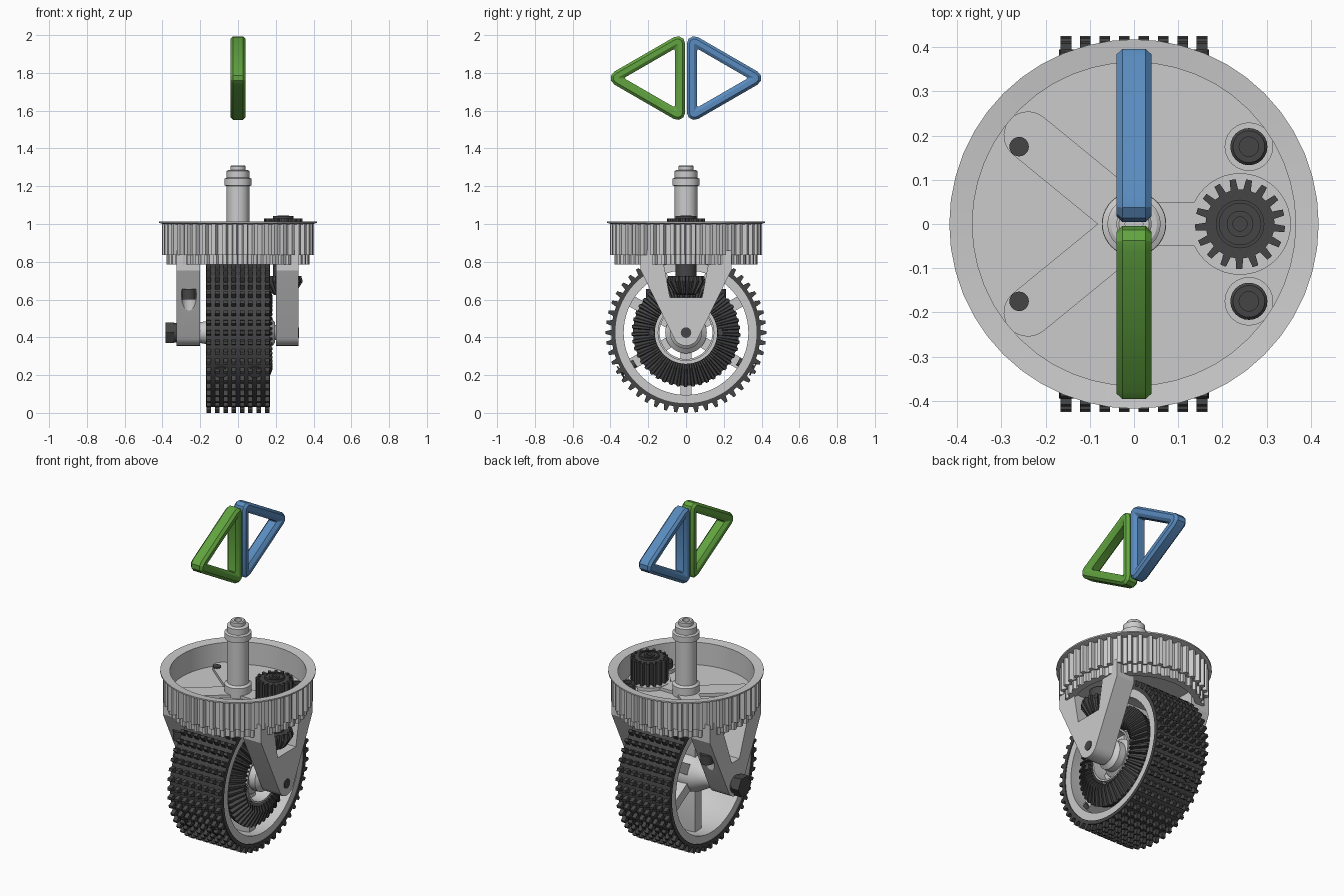
import bpy, bmesh, math
from math import sin, cos, pi, radians
from mathutils import Matrix, Vector

if "Cube" in bpy.data.objects:
    bpy.data.objects.remove(bpy.data.objects["Cube"])

def material(name, rgb):
    m = bpy.data.materials.new(name)
    m.diffuse_color = (*rgb, 1)
    m.use_nodes = True
    m.node_tree.nodes["Principled BSDF"].inputs["Base Color"].default_value = m.diffuse_color
    return m

DARK = material("dark_metal", (0.06, 0.06, 0.06))
BLUE = material("blue", (0.10, 0.26, 0.52))
GREEN = material("green", (0.12, 0.37, 0.05))
TO_X = Matrix(((0, 0, 1, 0), (1, 0, 0, 0), (0, 1, 0, 0), (0, 0, 0, 1)))  # local z -> world x
CZ = 0.425                       # wheel axle height
AXLE = (0, 0, CZ)

def finish(name, bm, mat=None, matrix=None):
    bmesh.ops.remove_doubles(bm, verts=bm.verts, dist=1e-5)
    bmesh.ops.recalc_face_normals(bm, faces=bm.faces)
    if matrix:
        bm.transform(matrix)
    me = bpy.data.meshes.new(name)
    bm.to_mesh(me)
    bm.free()
    if mat:
        me.materials.append(mat)
    ob = bpy.data.objects.new(name, me)
    bpy.context.collection.objects.link(ob)
    return ob

def skin(name, rings, closed=False, mat=None, matrix=None):
    """Bridge successive loops of points; cap the ends or close into a ring."""
    bm = bmesh.new()
    vs = [[bm.verts.new(p) for p in ring] for ring in rings]
    pairs = list(zip(vs, vs[1:])) + ([(vs[-1], vs[0])] if closed else [])
    for a, b in pairs:
        for i in range(len(a)):
            j = (i + 1) % len(a)
            bm.faces.new((a[i], a[j], b[j], b[i]))
    if not closed:
        bm.faces.new(vs[0])
        bm.faces.new(vs[-1])
    return finish(name, bm, mat, matrix)

def loft(name, n, levels, mat=None, loc=(0, 0, 0), along_x=False, closed=False):
    """Turned part from (r, z) levels, or gear from (root r, z, tip r, z) levels."""
    toothed = any(len(l) == 4 for l in levels)
    steps = [(0, 0), (.4, 0), (.52, 1), (.88, 1)] if toothed else [(0, 0)]
    rings = []
    for l in levels:
        pair = (l[:2], l[2:] if len(l) == 4 else l[:2])
        rings.append([(pair[t][0] * cos(2 * pi * (i + f) / n), pair[t][0] * sin(2 * pi * (i + f) / n), pair[t][1])
                      for i in range(n) for f, t in steps])
    return skin(name, rings, closed, mat, Matrix.Translation(loc) @ (TO_X if along_x else Matrix()))

def cyl(name, r, a, b, mat=None, loc=(0, 0, 0), along_x=False, n=24):
    return loft(name, n, [(r, a), (r, b)], mat, loc, along_x)

def prism(name, outlines, a, b, mat=None, along_x=False):
    """Extrude outlines (first outer, others holes) from a to b."""
    cu = bpy.data.curves.new(name, 'CURVE')
    cu.dimensions, cu.fill_mode, cu.extrude = '2D', 'BOTH', (b - a) / 2
    for pts in outlines:
        s = cu.splines.new('POLY')
        s.points.add(len(pts) - 1)
        for p, q in zip(s.points, pts):
            p.co = (*q, 0, 1)
        s.use_cyclic_u = True
    tmp = bpy.data.objects.new("tmp", cu)
    bpy.context.collection.objects.link(tmp)
    bm = bmesh.new()
    bm.from_mesh(bpy.data.meshes.new_from_object(tmp))
    bpy.data.objects.remove(tmp)
    return finish(name, bm, mat, (TO_X if along_x else Matrix()) @ Matrix.Translation((0, 0, (a + b) / 2)))

def capsule(p, q, r):
    t = math.atan2(q[1] - p[1], q[0] - p[0])
    return [(c[0] + r * cos(t + o + pi * k / 10), c[1] + r * sin(t + o + pi * k / 10))
            for c, o in ((q, -pi / 2), (p, pi / 2)) for k in range(11)]

# --- wheel: tread with nubs, rim, spokes, hub
loft("tread_band", 96, [(.395, -.17), (.395, .17), (.374, .17), (.374, -.17)], DARK, AXLE, True, True)
bm = bmesh.new()
for k in range(48):
    rot = Matrix.Translation(AXLE) @ Matrix.Rotation(2 * pi * k / 48, 4, 'X')
    for c in range(8):
        x = (c - 3.5) * .044
        ring = [[bm.verts.new(rot @ Vector((x + sx * .012, sy * w, z)))
                 for sx, sy in ((-1, -1), (1, -1), (1, 1), (-1, 1))] for w, z in ((.016, .39), (.008, .425))]
        for i in range(4):
            j = (i + 1) % 4
            bm.faces.new((ring[0][i], ring[0][j], ring[1][j], ring[1][i]))
        bm.faces.new(ring[1])
finish("tread_nubs", bm, DARK)
loft("wheel_rim", 64, [(.376, -.165), (.376, .165), (.33, .165), (.345, .05), (.345, -.05), (.33, -.165)],
     None, AXLE, True, True)
for k in range(6):
    t = pi / 6 + k * pi / 3
    prism("wheel_spoke", [capsule((.09 * cos(t), CZ + .09 * sin(t)), (.345 * cos(t), CZ + .345 * sin(t)), .03)],
          -.08, .095, None, True)
loft("wheel_hub", 48, [(.055, -.2), (.06, -.17), (.10, -.10), (.11, -.06), (.11, .11), (.085, .13), (.085, .17), (.055, .195)],
     None, AXLE, True)
for k in range(3):
    for x in (-.09, .09):
        m = Matrix.Translation(AXLE) @ Matrix.Rotation(radians(121 + 120 * k), 4, 'X')
        skin("tread_screw", [[m @ Vector((x + r * cos(i * pi / 8), r * sin(i * pi / 8), z)) for i in range(16)]
                             for r, z in ((.022, .315), (.022, .34), (.022, .40), (.034, .40), (.034, .408))], False, DARK)

# --- bevel gear pair
loft("bevel_ring_gear", 45, [(.27, .095, .275, .095), (.28, .125, .288, .145), (.19, .16, .195, .183),
                             (.165, .16, .165, .17), (.165, .095, .165, .095)], DARK, AXLE, True, True)
loft("gear_carrier", 48, [(.26, .07), (.26, .10), (.15, .10), (.15, .165), (.14, .165), (.14, .07)], None, AXLE, True, True)
for s in (-1, 1):
    cyl("gear_screw", .016, .15, .178, DARK, (0, s * .182, CZ), True)
GX = .24
loft("bevel_pinion", 16, [(.05, .625, .065, .635), (.082, .70, .103, .695), (.08, .725, .095, .725)], DARK, (GX, 0, 0))
loft("pinion_shaft", 32, [(.055, .72), (.055, .79), (.03, .80), (.03, .90)], DARK, (GX, 0, 0))
loft("drive_spur_gear", 17, [(.078, .89, .102, .89), (.078, 1.028, .102, 1.028)], DARK, (GX, 0, 0))
loft("spur_gear_boss", 32, [(.055, 1.02), (.055, 1.042), (.047, 1.042), (.047, 1.036), (.03, 1.036), (.03, 1.044),
                            (.016, 1.044), (.016, 1.03)], DARK, (GX, 0, 0))

# --- fork legs
arc = [(.07 * cos(radians(a)), CZ + .07 * sin(radians(a))) for a in range(205, 336, 13)]
leg = [(.24, .86), (-.24, .86), (-.24, .755)] + arc + [(.24, .755)]
right_leg = prism("right_fork_leg", [leg, [(-.12, .80), (.12, .80), (.085, .61), (-.085, .61)]], .20, .32, None, True)
left_leg = prism("left_fork_leg", [leg, [(-.125, .80), (.125, .80), (.035, .56), (-.035, .56)]], -.325, -.20, None, True)
for s in (-1, 1):
    cut = cyl("bore_cutter", .04, .30, .655, None, (-.26, s * .175, 0))
    cut.hide_render = True
    cut.hide_viewport = True
    mod = left_leg.modifiers.new("bore", 'BOOLEAN')
    mod.operation, mod.solver, mod.object = 'DIFFERENCE', 'EXACT', cut
    cyl("left_leg_bolt_head", .036, .60, .656, DARK, (-.26, s * .175, 0))
    cyl("left_leg_bolt_end", .022, .86, .90, DARK, (-.26, s * .175, 0))
cyl("axle", .04, -.34, .31, None, AXLE, True, 32)
cyl("axle_end", .028, .30, .323, DARK, AXLE, True)
loft("axle_nut", 6, [(.062, -.385), (.062, -.34)], DARK, AXLE, True)
cyl("axle_washer", .052, -.345, -.32, DARK, AXLE, True)

# --- turntable: toothed ring, lower ring, flange, floor
loft("turntable_teeth", 44, [(.378, .835, .402, .835), (.378, 1.0, .402, 1.0), (.366, 1.0, .366, 1.0),
                             (.366, .835, .366, .835)], closed=True)
loft("turntable_lower_ring", 44, [(.364, .785, .378, .785), (.364, .84, .378, .84), (.33, .84, .33, .84),
                                  (.33, .785, .33, .785)], closed=True)
loft("turntable_flange", 48, [(.39, .998), (.418, 1.006), (.418, 1.014), (.366, 1.008), (.366, .998)], closed=True)
cyl("turntable_floor", .372, .853, .875, n=64)

# --- floor ribs, pads and screws
for s in (-1, 1):
    prism("floor_rib", [capsule((-.02, s * .02), (-.24, s * .20), .055)], .87, .893)
    cyl("screw_pad", .055, .87, .895, None, (.26, s * .175, 0))
    loft("cap_screw", 24, [(.042, .89), (.042, .93), (.036, .936), (.022, .936), (.022, .92)], DARK, (.26, s * .175, 0))
prism("gear_pad_web", [capsule((0, 0), (.15, 0), .05)], .87, .892)
cyl("gear_pad", .115, .87, .894, None, (GX, 0, 0), n=40)

# --- centre post
loft("centre_post", 40, [(.073, .87), (.073, .935), (.06, .945), (.06, 1.2), (.072, 1.205), (.072, 1.24), (.06, 1.245),
                         (.06, 1.28), (.052, 1.285), (.04, 1.285), (.04, 1.305), (.034, 1.31), (.02, 1.31), (.02, 1.29)])

# --- triangular frames above
def tri_ring(offset, x, side):
    r, rho = .145 - offset, max(.04 - offset, .006)
    d = 2 * (r - rho)
    return [(x, side * (.149 + d * cos(c) + rho * cos(c + a)), 1.7725 + d * sin(c) + rho * sin(c + a))
            for c in (0, 2 * pi / 3, 4 * pi / 3) for a in (-pi / 3, -pi / 9, pi / 9, pi / 3)]

for name, side, mat in (("blue_triangle_frame", 1, BLUE), ("green_triangle_frame", -1, GREEN)):
    section = [(.014, -.04), (0, -.026), (0, .026), (.014, .04), (.038, .04), (.055, .024), (.055, -.024), (.038, -.04)]
    skin(name, [tri_ring(o, x, side) for o, x in section], True, mat)

# --- smooth turned surfaces, keep edges sharp
for ob in bpy.context.scene.objects:
    if not ob.hide_viewport:
        ob.select_set(True)
        bpy.context.view_layer.objects.active = ob
bpy.ops.object.shade_smooth_by_angle(angle=radians(25))
